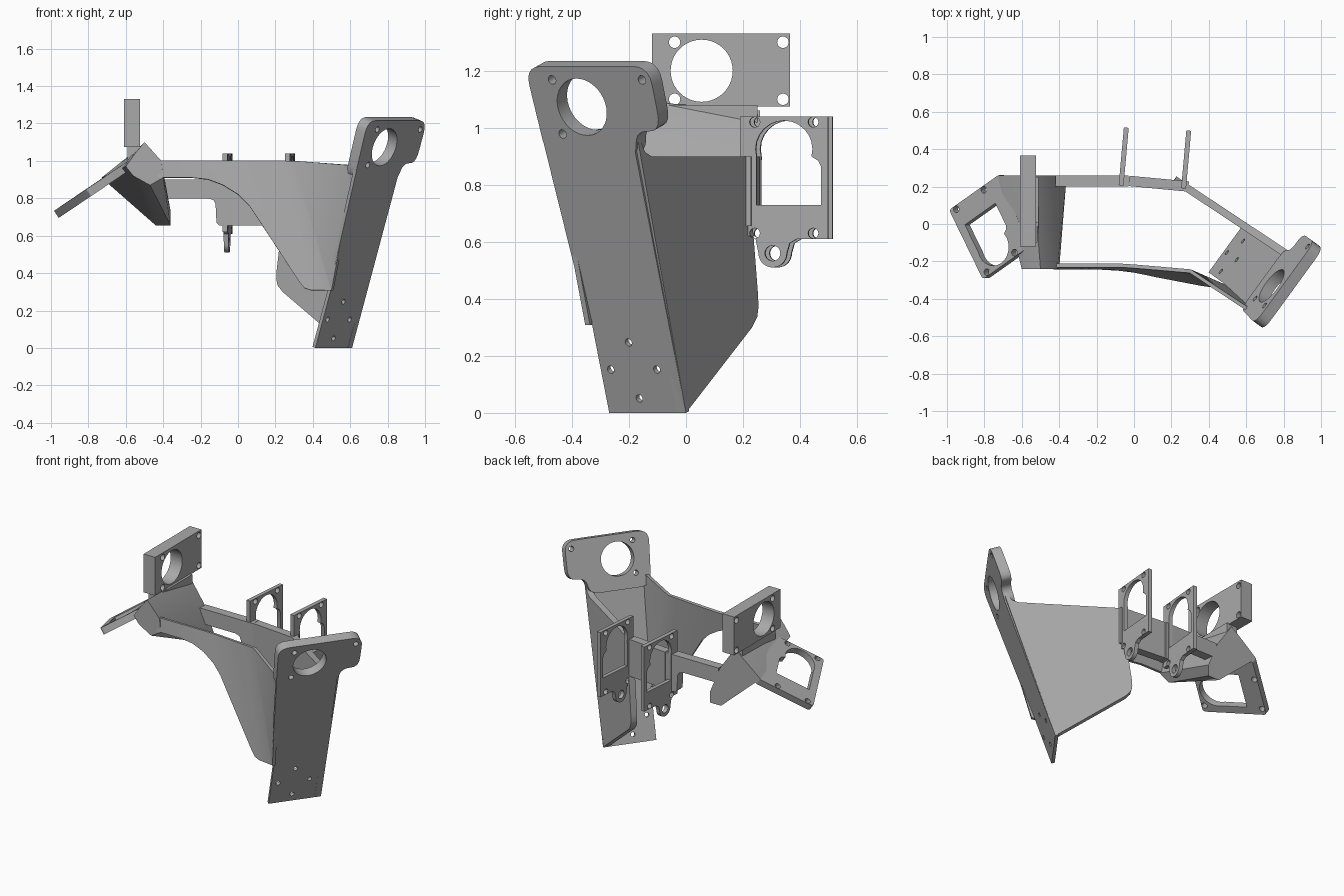
import bpy, bmesh, math
from mathutils import Vector, Matrix

cube = bpy.data.objects.get("Cube")
if cube:
    bpy.data.objects.remove(cube)

grey = bpy.data.materials.new("plain grey")
grey.use_nodes = True
colour = (0.4, 0.4, 0.4, 1)
grey.diffuse_color = colour
grey.node_tree.nodes["Principled BSDF"].inputs["Base Color"].default_value = colour


def finish(ob):
    """Weld, orient and shade a finished mesh."""
    bm = bmesh.new()
    bm.from_mesh(ob.data)
    bmesh.ops.remove_doubles(bm, verts=bm.verts, dist=0.0005)
    bmesh.ops.recalc_face_normals(bm, faces=bm.faces)
    bm.to_mesh(ob.data)
    bm.free()
    ob.data.materials.clear()
    ob.data.materials.append(grey)
    bpy.ops.object.select_all(action='DESELECT')
    ob.select_set(True)
    bpy.context.view_layer.objects.active = ob
    bpy.ops.object.shade_smooth_by_angle(angle=math.radians(30))


def circle(x, y, r, n=24):
    return [(x + r * math.cos(2 * math.pi * i / n), y + r * math.sin(2 * math.pi * i / n)) for i in range(n)]


def arc(x, y, r, start, end, n=14):
    angles = [math.radians(start + (end - start) * i / n) for i in range(n + 1)]
    return [(x + r * math.cos(a), y + r * math.sin(a)) for a in angles]


def rounded(points, r, n=5):
    """Round every corner of a polygon."""
    out = []
    pts = [Vector(p) for p in points]
    for i, p in enumerate(pts):
        a, b = pts[i - 1] - p, pts[(i + 1) % len(pts)] - p
        s = p + a.normalized() * min(r, a.length * 0.45)
        e = p + b.normalized() * min(r, b.length * 0.45)
        for k in range(n + 1):
            t = k / n
            out.append(tuple(s * (1 - t) ** 2 + p * 2 * t * (1 - t) + e * t * t))
    return out


def plate(name, loops, thick, origin, ax, ay):
    """Flat plate with holes: first loop is the outline, the others are cut out."""
    cu = bpy.data.curves.new(name, 'CURVE')
    cu.dimensions = '2D'
    cu.fill_mode = 'BOTH'
    cu.extrude = abs(thick) / 2
    for loop in loops:
        sp = cu.splines.new('POLY')
        sp.points.add(len(loop) - 1)
        for p, q in zip(sp.points, loop):
            p.co = (q[0], q[1], 0, 1)
        sp.use_cyclic_u = True
    ob = bpy.data.objects.new(name, cu)
    bpy.context.collection.objects.link(ob)
    ax, ay = Vector(ax).normalized(), Vector(ay).normalized()
    n = ax.cross(ay).normalized()
    m = Matrix((ax, ay, n)).transposed().to_4x4()
    m.translation = Vector(origin) + n * thick / 2
    ob.matrix_world = m
    bpy.ops.object.select_all(action='DESELECT')
    ob.select_set(True)
    bpy.context.view_layer.objects.active = ob
    bpy.ops.object.convert(target='MESH')
    finish(bpy.context.view_layer.objects.active)


def strip(name, rows, closed):
    """Skin between two matching rows of points; closed makes a capped solid."""
    bm = bmesh.new()
    a, b = [[bm.verts.new(p) for p in row] for row in rows]
    count = len(a)
    for i in range(count if closed else count - 1):
        j = (i + 1) % count
        bm.faces.new((a[i], a[j], b[j], b[i]))
    if closed:
        bm.faces.new(a)
        bm.faces.new(b)
    me = bpy.data.meshes.new(name)
    bm.to_mesh(me)
    bm.free()
    ob = bpy.data.objects.new(name, me)
    bpy.context.collection.objects.link(ob)
    return ob


# Leaning side plate with a thick mounting head
foot = (0.61, 0, 0)
along, up = (-0.59, -0.81, 0), (0.2535, -0.185, 0.95)
low_holes = [circle(x, y, 0.014) for x, y in ((0.19, 0.26), (0.29, 0.16), (0.09, 0.16), (0.19, 0.053))]
plate("side_plate", [[(0, 0), (0.333, 0), (0.333, 0.326), (0.348, 0.326), (0.39, 1.0), (0, 1.0)]] + low_holes,
      0.02, foot, along, up)
head = rounded([(0, 0.94), (0.388, 0.94), (0.407, 1.28), (-0.13, 1.28), (-0.13, 1.04), (-0.02, 1.04)], 0.07)
head_holes = [circle(x, y, 0.016) for x, y in ((0.3, 1.23), (-0.09, 1.23), (0.3, 1.03))]
plate("side_plate_head", [head, circle(0.193, 1.13, 0.105, 40)] + head_holes, 0.062, foot, along, up)

# Angled rear wall
wall = [(0, 0), (0.42, 0.3), (0.452, 0.335), (0.46, 0.37), (0.458, 0.41), (0.39, 0.9),
        (-0.22, 0.9), (-0.26, 0.915), (-0.285, 0.95), (-0.3, 0.99), (-0.31, 0.97)]
plate("rear_wall", [wall], -0.04, foot, (-0.83, 0.55, 0), (0, 0, 1))

# Rear rail with its notch, and the short bent rail joining the wall
notch = [(-0.42, 0.9), (-0.42, 0.8), (-0.16, 0.8), (-0.13, 0.79), (-0.12, 0.77), (-0.115, 0.67),
         (-0.1, 0.655), (-0.03, 0.655), (-0.03, 0.9)]
plate("rear_rail", [notch], -0.06, (0, 0.2, 0), (1, 0, 0), (0, 0, 1))
plate("rear_rail_bend", [[(0, 0.655), (0.32, 0.655), (0.32, 0.9), (0, 0.9)]], -0.055,
      (-0.03, 0.203, 0), (0.32, -0.03, 0), (0, 0, 1))

# Arched front panel, folded towards the side plate
bottom = [(-0.43, -0.232, 0.91), (-0.25, -0.232, 0.91), (-0.16, -0.235, 0.9), (-0.08, -0.24, 0.87),
          (0, -0.25, 0.82), (0.06, -0.262, 0.76), (0.12, -0.275, 0.67), (0.33, -0.315, 0.35),
          (0.355, -0.32, 0.32), (0.39, -0.325, 0.308), (0.5, -0.34, 0.308)]
last = len(bottom) - 1
top = []
for i in range(last + 1):
    x = -0.43 + 0.73 * i / last
    top.append((x, -0.222 - 0.03 * max(0, (x + 0.05) / 0.35), 1.0))
top.append((0.63, -0.47, 0.975))
bottom.append((0.505, -0.345, 0.308))
panel = strip("front_panel", (top, bottom), False)
bpy.context.view_layer.objects.active = panel
panel.select_set(True)
solid = panel.modifiers.new("thickness", 'SOLIDIFY')
solid.thickness = 0.02
solid.offset = 0
bpy.ops.object.modifier_apply(modifier="thickness")
finish(panel)

# Twisted post at the far end, blended from the front to the rear section
front = [(-0.6, 0.97), (-0.55, 1.04), (-0.5, 1.1), (-0.41, 1.0), (-0.4, 0.91), (-0.47, 0.87), (-0.56, 0.92)]
rear = [(-0.73, 0.91), (-0.63, 0.99), (-0.54, 1.06), (-0.43, 0.9), (-0.36, 0.73), (-0.36, 0.655), (-0.44, 0.655)]
post = strip("corner_post", ([(x, -0.24, z) for x, z in front], [(x, 0.26, z) for x, z in rear]), True)
finish(post)

# Upright block on the post
block = [(-0.12, 1.075), (0.365, 1.075), (0.365, 1.33), (-0.12, 1.33)]
bores = [circle(y, z, 0.02) for y in (-0.04, 0.34) for z in (1.1, 1.3)]
plate("upright_block", [block, circle(0.055, 1.2, 0.109, 40)] + bores, 0.085, (-0.61, 0, 0), (0, 1, 0), (0, 0, 1))
plate("block_neck", [[(-0.1, 1.0), (0.25, 0.97), (0.25, 1.08), (-0.1, 1.08)]], 0.08,
      (-0.59, 0, 0), (0, 1, 0), (0, 0, 1))

# Shared cut-outs of the motor plates
opening = [(-0.097, 0.03), (-0.097, -0.095), (0.13, -0.095), (0.13, 0.04), (0.12, 0.06)] + arc(0, 0.1, 0.1, -15, 195)
screws = [circle(a, b, 0.018) for a in (-0.103, 0.103) for b in (-0.195, 0.195)]

# Two rear motor plates with an eyelet underneath
tab = arc(-0.04, -0.265, 0.05, 0, -180)
outline = [(-0.155, 0.215), (0.155, 0.215), (0.155, -0.215), (0.045, -0.215), (0.02, -0.23)] + tab + [
    (-0.1, -0.215), (-0.12, -0.205), (-0.155, -0.205)]
for side, x, y in (("right", -0.068, 0.362), ("left", 0.266, 0.346)):
    plate("motor_plate_" + side, [outline, opening, circle(-0.04, -0.265, 0.027)] + screws, 0.026,
          (x, y, 0.825), (0.03, 0.335, 0), (0, 0, 1))

# Sloping outer motor plate
sheet = rounded([(-0.145, -0.215), (0.235, -0.215), (0.2, 0.215), (-0.145, 0.215)], 0.02)
plate("outer_motor_plate", [sheet, opening] + screws, 0.045, (-0.795, -0.037, 0.86),
      (0.15, 0.11, 0.102), (0.15, -0.32, 0.102))
